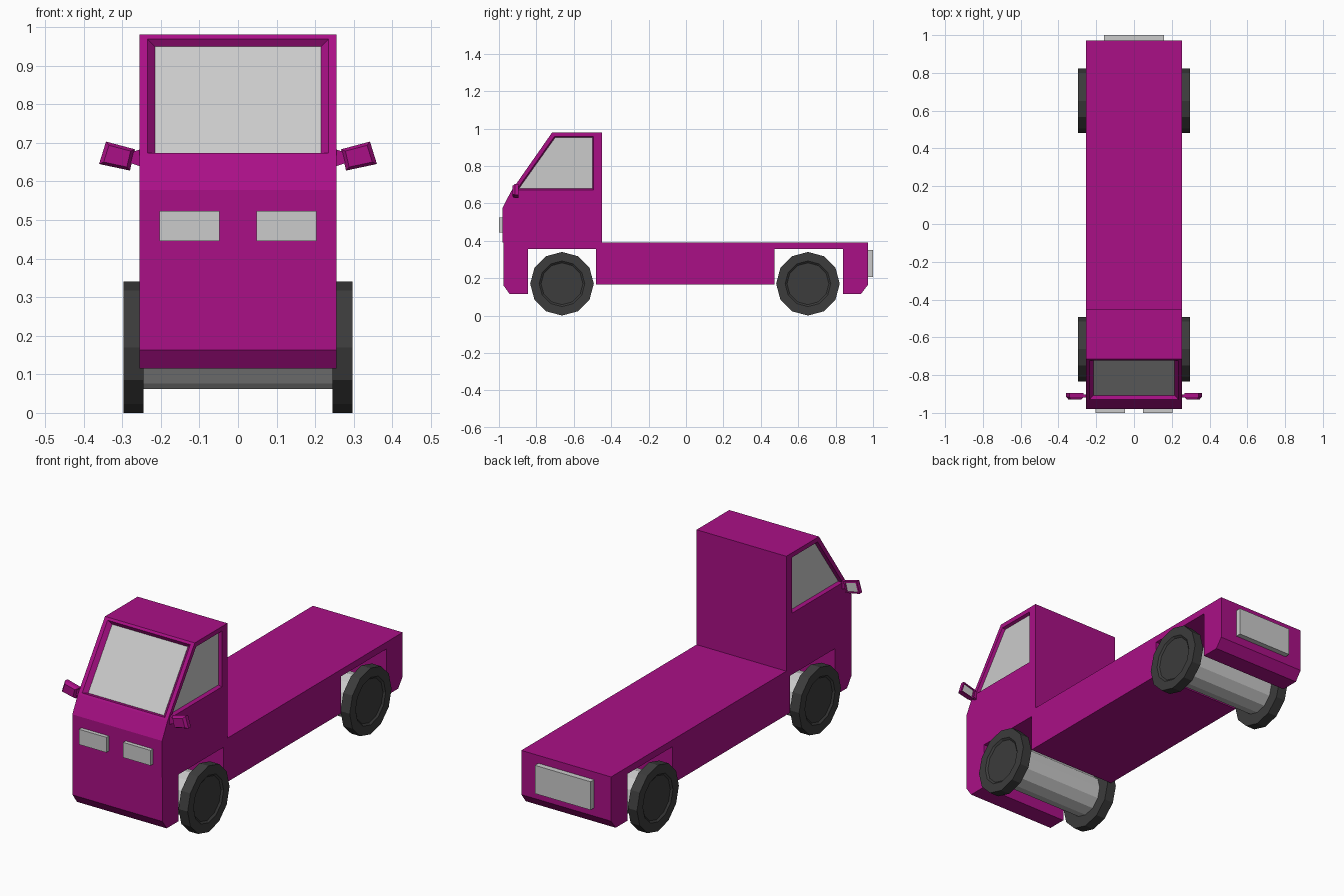
import bpy, bmesh, math
from mathutils import Vector

if "Cube" in bpy.data.objects:
    bpy.data.objects.remove(bpy.data.objects["Cube"])


def material(name, rgb):
    m = bpy.data.materials.new(name)
    m.diffuse_color = (*rgb, 1)
    m.use_nodes = True
    m.node_tree.nodes["Principled BSDF"].inputs["Base Color"].default_value = m.diffuse_color
    return m


PAINT = material("purple_paint", (0.4, 0.005, 0.24))
RUBBER = material("dark_rubber", (0.045, 0.045, 0.045))


def loft(name, rings, mat=None, mirror=False):
    """Solid through a list of matching closed rings, capped at both ends."""
    bm = bmesh.new()
    vs = [[bm.verts.new(p) for p in r] for r in rings]
    n = len(rings[0])
    for a, b in zip(vs, vs[1:]):
        for i in range(n):
            j = (i + 1) % n
            bm.faces.new((a[i], a[j], b[j], b[i]))
    bm.faces.new(vs[0])
    bm.faces.new(vs[-1])
    bmesh.ops.recalc_face_normals(bm, faces=bm.faces)
    me = bpy.data.meshes.new(name)
    bm.to_mesh(me)
    bm.free()
    ob = bpy.data.objects.new(name, me)
    bpy.context.collection.objects.link(ob)
    if mat:
        me.materials.append(mat)
    if mirror:
        ob.modifiers.new("Mirror", 'MIRROR').use_mirror_merge = False
    return ob


def side(x, pts):
    return [(x, y, z) for y, z in pts]


def box(name, x0, x1, y0, y1, z0, z1, mat=None, mirror=False):
    rect = [(y0, z0), (y1, z0), (y1, z1), (y0, z1)]
    return loft(name, [side(x0, rect), side(x1, rect)], mat, mirror)


def circle(x, r, cy, cz, n=12):
    return [(x, cy + r * math.cos(2 * math.pi * i / n), cz + r * math.sin(2 * math.pi * i / n))
            for i in range(n)]


def cut(target, cutter):
    cutter.hide_render = True
    cutter.hide_set(True)
    m = target.modifiers.new("Cut", 'BOOLEAN')
    m.operation, m.solver, m.object = 'DIFFERENCE', 'EXACT', cutter


W = 0.255

# Chassis with open wheel arches
chassis = [(-0.977, 0.39), (-0.977, 0.163), (-0.943, 0.115), (-0.845, 0.115), (-0.845, 0.355),
           (-0.48, 0.355), (-0.48, 0.165), (0.473, 0.165), (0.473, 0.355), (0.84, 0.355),
           (0.84, 0.115), (0.935, 0.115), (0.972, 0.163), (0.972, 0.39)]
loft("chassis", [side(-W, chassis), side(W, chassis)], PAINT)

# Cab
BASE, TOP = Vector((-0.935, 0.665)), Vector((-0.715, 0.98))
cab_pts = [(-0.45, 0.39), (-0.98, 0.39), (-0.98, 0.578), tuple(BASE), tuple(TOP), (-0.45, 0.98)]
cab = loft("cab", [side(-W, cab_pts), side(W, cab_pts)], PAINT)

# Windscreen recess and glass, measured along the sloping front
along = (TOP - BASE).normalized()
out = Vector((-along.y, along.x))


def slope_ring(x, t0, t1, depth):
    a, b = BASE + along * t0 + out * depth, BASE + along * t1 + out * depth
    return [(-x, *a), (x, *a), (x, *b), (-x, *b)]


cut(cab, loft("windscreen_cutter", [slope_ring(0.236, 0.01, 0.371, 0.001),
                                    slope_ring(0.215, 0.02, 0.36, -0.02)]))
loft("windscreen", [slope_ring(0.215, 0.02, 0.36, -0.018), slope_ring(0.215, 0.02, 0.36, -0.022)])

# Side window recesses and glass
outer = [(-0.908, 0.67), (-0.495, 0.67), (-0.495, 0.957), (-0.704, 0.957)]
inner = [(-0.893, 0.679), (-0.501, 0.679), (-0.501, 0.951), (-0.70, 0.951)]
for s, label in ((1, "right"), (-1, "left")):
    cut(cab, loft(label + "_window_cutter", [side(s * 0.256, outer), side(s * 0.238, inner)]))
    loft(label + "_window", [side(s * 0.240, inner), side(s * 0.236, inner)])

# Headlights and rear panel
box("headlights", 0.048, 0.203, -1.0, -0.97, 0.445, 0.523, mirror=True)
box("rear_panel", -0.158, 0.158, 0.965, 1.0, 0.205, 0.35)

# Wing mirrors: tapered arm, rounded shell with recessed back, glass
head = [(0.267, 0.683), (0.342, 0.703), (0.360, 0.645), (0.280, 0.628)]
head = [Vector(p) for p in head]
mid = sum(head, Vector((0, 0))) / 4


def mirror_ring(scale, y):
    pts = [mid + (p - mid) * scale for p in head]
    return [(p.x, y, p.y) for p in pts]


loft("mirror_shells", [mirror_ring(0.75, -0.928), mirror_ring(1, -0.915), mirror_ring(1, -0.895),
                       mirror_ring(0.8, -0.895), mirror_ring(0.75, -0.902)], PAINT, True)
loft("mirror_glass", [mirror_ring(0.76, -0.903), mirror_ring(0.76, -0.900)], None, True)
arm = [[(x, -0.918, zc - h), (x, -0.902, zc - h), (x, -0.902, zc + h), (x, -0.918, zc + h)]
       for x, zc, h in ((0.25, 0.661, 0.023), (0.28, 0.661, 0.013))]
loft("mirror_arms", arm, PAINT, True)

# Wheels with recessed hubs, and thick axles
for name, cy in (("front", -0.663), ("rear", 0.652)):
    steps = [(0.245, 0.17), (0.297, 0.17), (0.297, 0.122), (0.289, 0.112)]
    loft(name + "_wheels", [circle(x, r, cy, 0.17) for x, r in steps], RUBBER, True)
    loft(name + "_axle", [circle(x, 0.108, cy, 0.17) for x in (-0.246, 0.246)])
